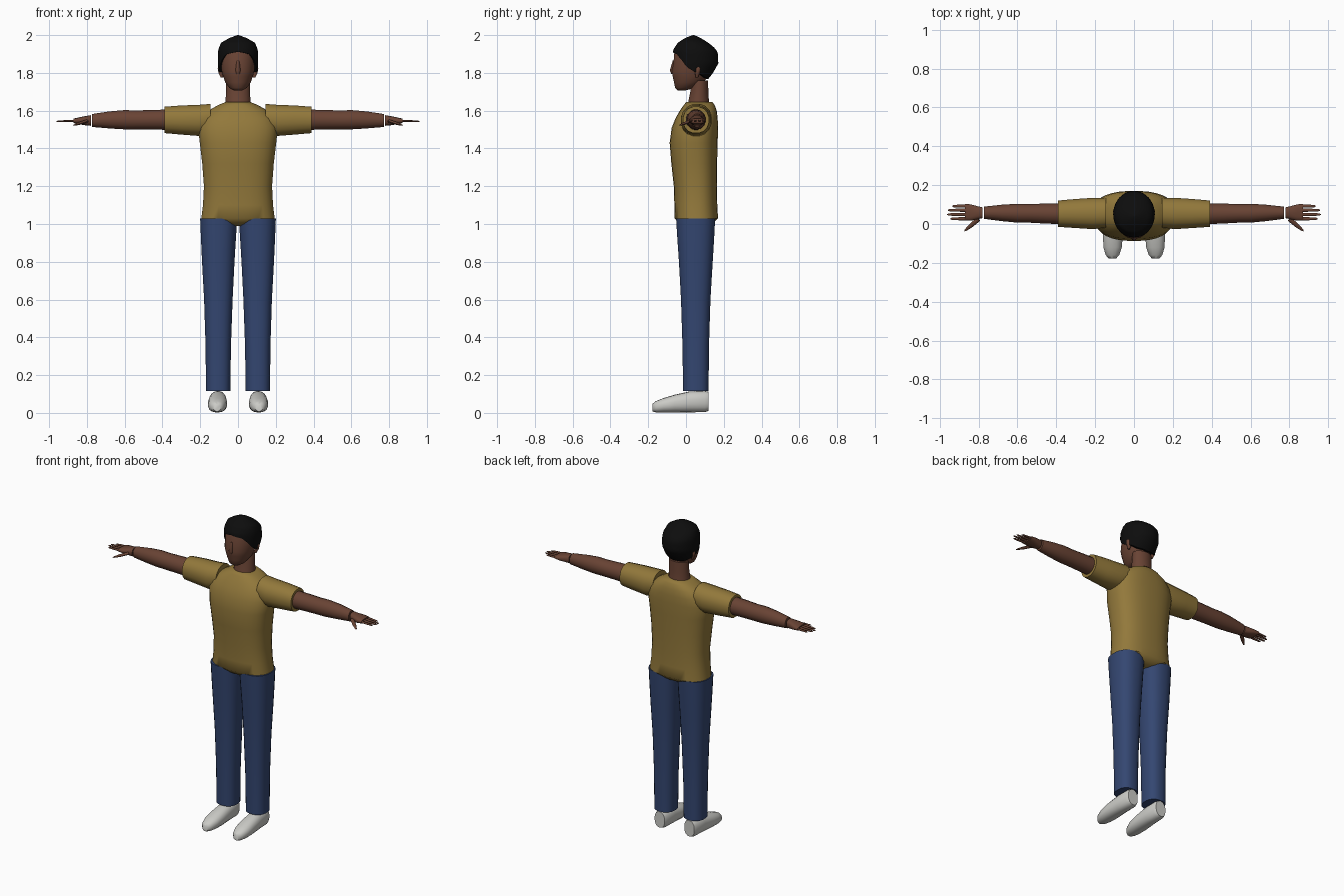
import bpy, math
from mathutils import Vector


def material(name, rgb):
    m = bpy.data.materials.new(name)
    m.diffuse_color = (*rgb, 1)
    return m


SKIN = material("brown skin", (0.140, 0.056, 0.034))
SHIRT = material("mustard cloth", (0.290, 0.190, 0.044))
DENIM = material("blue denim", (0.034, 0.062, 0.165))
HAIR = material("black hair", (0.004, 0.004, 0.004))
SHOE = material("off white shoe", (0.60, 0.60, 0.57))


def finish(name, verts, faces, mat, angle=50):
    me = bpy.data.meshes.new(name)
    me.from_pydata(verts, [], faces)
    ob = bpy.data.objects.new(name, me)
    bpy.context.collection.objects.link(ob)
    me.materials.append(mat)
    bpy.ops.object.select_all(action='DESELECT')
    bpy.context.view_layer.objects.active = ob
    ob.select_set(True)
    bpy.ops.object.mode_set(mode='EDIT')
    bpy.ops.mesh.select_all(action='SELECT')
    bpy.ops.mesh.normals_make_consistent(inside=False)
    bpy.ops.object.mode_set(mode='OBJECT')
    bpy.ops.object.shade_smooth_by_angle(angle=math.radians(angle))
    return ob


def loft(name, axis, sections, mat, n=20, power=2.0, side=1):
    """Sections: position on axis, then min/max of each of the other two axes."""
    verts, faces = [], []
    for p, a0, a1, b0, b1 in sections:
        for i in range(n):
            t = 2 * math.pi * (i + 0.5) / n
            c, s = math.cos(t), math.sin(t)
            a = (a0 + a1) / 2 + (a1 - a0) / 2 * math.copysign(abs(c) ** (2 / power), c)
            b = (b0 + b1) / 2 + (b1 - b0) / 2 * math.copysign(abs(s) ** (2 / power), s)
            v = {'x': (p, a, b), 'y': (a, p, b), 'z': (a, b, p)}[axis]
            verts.append((v[0] * side, v[1], v[2]))
    for k in range(len(sections) - 1):
        for i in range(n):
            j = (i + 1) % n
            faces.append((k * n + i, k * n + j, (k + 1) * n + j, (k + 1) * n + i))
    faces.append(tuple(range(n)))
    faces.append(tuple(range((len(sections) - 1) * n, len(sections) * n)))
    return finish(name, verts, faces, mat)


def tube(name, a, b, r0, r1, mat, n=8, flat=0.7):
    """Tapered finger between two points."""
    a, b = Vector(a), Vector(b)
    d = (b - a).normalized()
    u = d.cross(Vector((0, 0, 1))).normalized()
    w = u.cross(d)
    verts = []
    for f, r in ((0, r0), (0.55, r0 * 0.9), (0.9, r1), (1, r1 * 0.4)):
        for i in range(n):
            t = 2 * math.pi * i / n
            verts.append(a.lerp(b, f) + r * (u * math.cos(t) + w * math.sin(t) * flat))
    faces = [(k * n + i, k * n + (i + 1) % n, (k + 1) * n + (i + 1) % n, (k + 1) * n + i)
             for k in range(3) for i in range(n)]
    faces += [tuple(range(n)), tuple(range(3 * n, 4 * n))]
    return finish(name, verts, faces, mat)


# Shirt body
loft("shirt_body", 'z', [
    (0.99, -0.07, 0.07, 0.00, 0.11), (1.00, -0.12, 0.12, -0.03, 0.14),
    (1.03, -0.195, 0.195, -0.060, 0.170), (1.10, -0.186, 0.186, -0.062, 0.166),
    (1.20, -0.181, 0.181, -0.065, 0.164), (1.32, -0.190, 0.190, -0.078, 0.165),
    (1.43, -0.203, 0.203, -0.087, 0.168), (1.51, -0.212, 0.212, -0.076, 0.170),
    (1.56, -0.195, 0.195, -0.056, 0.168), (1.60, -0.158, 0.158, -0.033, 0.163),
    (1.63, -0.105, 0.105, -0.012, 0.152), (1.645, -0.068, 0.068, 0.000, 0.140)],
    SHIRT, 32, 2.5)

# Neck
loft("neck", 'z', [
    (1.60, -0.072, 0.072, 0.00, 0.130), (1.65, -0.067, 0.067, 0.012, 0.122),
    (1.70, -0.064, 0.064, 0.022, 0.119), (1.76, -0.064, 0.064, 0.030, 0.117)], SKIN, 20)

# Head
loft("head", 'z', [
    (1.708, -0.025, 0.025, -0.045, 0.000), (1.72, -0.046, 0.046, -0.058, 0.045),
    (1.75, -0.068, 0.068, -0.064, 0.095), (1.78, -0.079, 0.079, -0.071, 0.115),
    (1.81, -0.087, 0.087, -0.076, 0.125), (1.85, -0.092, 0.092, -0.067, 0.145),
    (1.90, -0.092, 0.092, -0.064, 0.145), (1.95, -0.072, 0.072, -0.040, 0.115)],
    SKIN, 24, 2.1)

# Nose
loft("nose", 'z', [
    (1.795, -0.012, 0.012, -0.078, -0.050), (1.812, -0.015, 0.015, -0.086, -0.050),
    (1.865, -0.007, 0.007, -0.070, -0.050)], SKIN, 10)

# Hair cap: outline at each height, cut off at a hairline that drops to the nape
CAP = [(2.0, 0.004, 0.036, 0.044), (1.985, 0.045, -0.005, 0.077), (1.96, 0.090, -0.043, 0.118),
       (1.925, 0.104, -0.066, 0.160), (1.90, 0.107, -0.071, 0.169), (1.85, 0.107, -0.070, 0.171),
       (1.80, 0.101, -0.062, 0.143), (1.76, 0.092, -0.055, 0.112)]


def cap_at(z):
    for (z0, *p), (z1, *q) in zip(CAP, CAP[1:]):
        if z >= z1:
            f = (z0 - z) / (z0 - z1)
            return [u + (v - u) * f for u, v in zip(p, q)]
    return CAP[-1][1:]


HAIRLINE = [(0, 1.912), (35, 1.900), (52, 1.870), (68, 1.830), (90, 1.808),
            (110, 1.795), (140, 1.775), (180, 1.768)]


def hairline(deg):
    for (a0, z0), (a1, z1) in zip(HAIRLINE, HAIRLINE[1:]):
        if deg <= a1:
            return z0 + (z1 - z0) * (deg - a0) / (a1 - a0)


n, rows = 40, 14
verts, faces = [], []
for k in range(rows + 2):
    for i in range(n):
        t = 2 * math.pi * i / n
        deg = math.degrees(t)
        low = hairline(min(deg, 360 - deg))
        z = 2.0 + (low - 2.0) * min(k / rows, 1)
        w, y0, y1 = cap_at(z)
        s = 0.8 if k > rows else 1
        verts.append((s * w * math.sin(t), (y0 + y1) / 2 - s * (y1 - y0) / 2 * math.cos(t), z))
for k in range(rows + 1):
    for i in range(n):
        j = (i + 1) % n
        faces.append((k * n + i, k * n + j, (k + 1) * n + j, (k + 1) * n + i))
faces.append(tuple(range(n)))
finish("hair", verts, faces, HAIR)

for s, tag in ((1, "left"), (-1, "right")):
    # Ear
    loft(tag + "_ear", 'z', [
        (1.775, 0.080, 0.092, 0.050, 0.064), (1.80, 0.080, 0.104, 0.048, 0.074),
        (1.825, 0.080, 0.108, 0.050, 0.078), (1.838, 0.080, 0.098, 0.056, 0.072)],
        SKIN, 10, side=s)
    # Sleeve
    loft(tag + "_sleeve", 'x', [
        (0.145, -0.020, 0.135, 1.480, 1.637), (0.21, -0.028, 0.136, 1.465, 1.632),
        (0.30, -0.022, 0.130, 1.472, 1.629), (0.39, -0.016, 0.122, 1.480, 1.622)],
        SHIRT, 16, 2.2, s)
    # Arm
    loft(tag + "_arm", 'x', [
        (0.36, -0.002, 0.106, 1.497, 1.607), (0.45, 0.001, 0.106, 1.499, 1.605),
        (0.54, 0.006, 0.104, 1.500, 1.602), (0.60, 0.006, 0.105, 1.500, 1.604),
        (0.68, 0.014, 0.100, 1.505, 1.597), (0.772, 0.026, 0.090, 1.513, 1.583)],
        SKIN, 16, side=s)
    # Palm
    loft(tag + "_hand", 'x', [
        (0.779, 0.030, 0.086, 1.520, 1.576), (0.805, 0.024, 0.092, 1.522, 1.572),
        (0.84, 0.016, 0.102, 1.528, 1.565), (0.87, 0.016, 0.104, 1.534, 1.558)],
        SKIN, 14, 2.6, s)
    # Fingers and thumb
    for i, (y, tip) in enumerate(((0.027, 0.945), (0.049, 0.962), (0.071, 0.958), (0.092, 0.935))):
        tube(f"{tag}_finger_{i + 1}", (s * 0.86, y, 1.546), (s * tip, y, 1.543),
             0.0085, 0.006, SKIN)
    tube(tag + "_thumb", (s * 0.80, 0.025, 1.545), (s * 0.872, -0.036, 1.522), 0.012, 0.006, SKIN)
    # Trouser leg
    loft(tag + "_trouser_leg", 'z', [
        (0.115, 0.040, 0.170, -0.016, 0.120), (0.35, 0.037, 0.172, -0.019, 0.122),
        (0.60, 0.028, 0.180, -0.027, 0.130), (0.80, 0.018, 0.191, -0.038, 0.142),
        (0.93, 0.010, 0.197, -0.047, 0.150), (1.03, 0.004, 0.201, -0.053, 0.155)],
        DENIM, 24, 2.4, s)
    # Shoe
    loft(tag + "_shoe", 'y', [
        (0.118, 0.070, 0.142, 0.010, 0.112), (0.10, 0.062, 0.150, 0.004, 0.116),
        (0.02, 0.060, 0.154, 0.003, 0.114), (-0.06, 0.057, 0.160, 0.002, 0.096),
        (-0.12, 0.062, 0.158, 0.002, 0.078), (-0.16, 0.076, 0.146, 0.003, 0.062),
        (-0.178, 0.092, 0.130, 0.008, 0.048)], SHOE, 18, 2.3, s)
